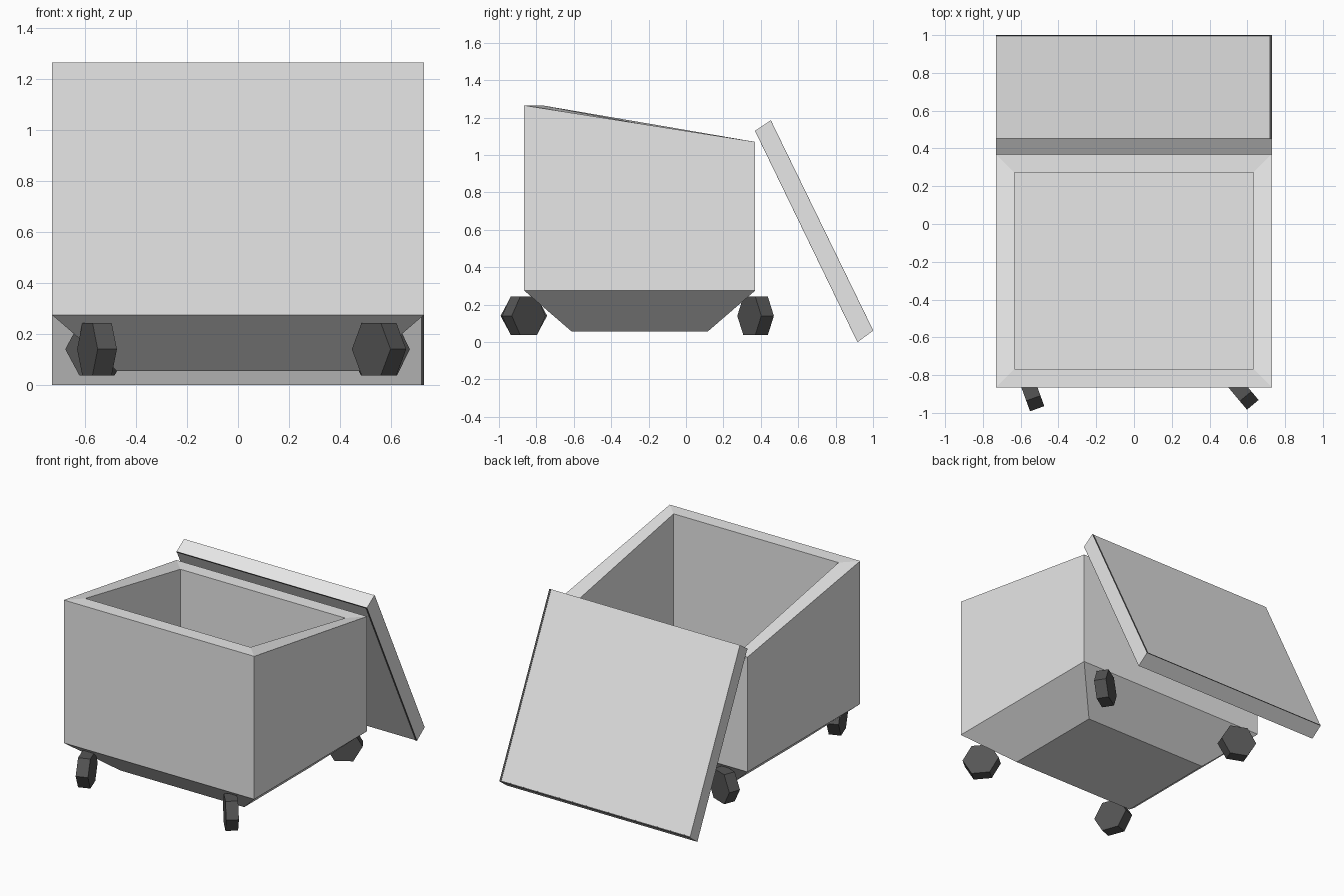
import bpy, bmesh, math
from mathutils import Vector

if "Cube" in bpy.data.objects:
    bpy.data.objects.remove(bpy.data.objects["Cube"])


def material(name, value):
    m = bpy.data.materials.new(name)
    m.diffuse_color = (value, value, value, 1)
    m.use_nodes = True
    m.node_tree.nodes["Principled BSDF"].inputs["Base Color"].default_value = m.diffuse_color
    return m


light_grey = material("light grey", 0.8)
dark_grey = material("dark grey", 0.09)


def add_object(name, bm, mat):
    bmesh.ops.recalc_face_normals(bm, faces=bm.faces)
    me = bpy.data.meshes.new(name)
    bm.to_mesh(me)
    bm.free()
    me.materials.append(mat)
    ob = bpy.data.objects.new(name, me)
    bpy.context.collection.objects.link(ob)
    return ob


def loft(name, rings, mat):
    """Closed skin through rings with equal point counts, capped at both ends."""
    bm = bmesh.new()
    loops = [[bm.verts.new(p) for p in ring] for ring in rings]
    for a, b in zip(loops, loops[1:]):
        for i in range(len(a)):
            j = (i + 1) % len(a)
            bm.faces.new((a[i], a[j], b[j], b[i]))
    bm.faces.new(loops[0])
    bm.faces.new(loops[-1])
    return add_object(name, bm, mat)


def rect(inset, z_front, z_back):
    """Horizontal cross-section of the bin, inset from its outer walls."""
    x, y0, y1 = 0.73 - inset, -0.865 + inset, 0.37 - inset
    return [(-x, y0, z_front), (x, y0, z_front), (x, y1, z_back), (-x, y1, z_back)]


# Open bin: tapered base, outer walls, sloping rim, inner walls, floor
loft("bin_body", [rect(0.255, 0.055, 0.055), rect(0, 0.275, 0.275),
                  rect(0, 1.265, 1.07), rect(0.098, 1.265, 1.07),
                  rect(0.098, 0.37, 0.37)], light_grey)


def slab(name, profile, x0, x1, mat):
    return loft(name, [[(x, y, z) for y, z in profile] for x in (x0, x1)], mat)


# Lid leaning against the back
inner_top, outer_top = Vector((0.37, 1.13)), Vector((0.452, 1.185))
outer_low, inner_low = Vector((1.0, 0.06)), Vector((0.918, 0.0))
slab("lid", [inner_top, outer_top, outer_low, inner_low], -0.73, 0.73, light_grey)

# Dark trim plates along the lid edges
along = (outer_low - outer_top).normalized()
out = Vector((-along.y, along.x)) * 0.0015


def trim(name, a, b, offset, x0, x1):
    slab(name, [a, b, b + offset, a + offset], x0, x1, dark_grey)


trim("lid_outer_side_trim", outer_top, outer_low, out, 0.717, 0.73)
trim("lid_inner_side_trim", inner_top, inner_low, -out, 0.717, 0.73)
trim("lid_outer_bottom_trim", outer_low - along * 0.008, outer_low, out, -0.73, 0.73)
trim("lid_inner_top_trim", inner_top, inner_top + along * 0.01, -out, -0.73, 0.73)

# Hexagonal caster wheels, each swivelled differently (angle of rolling direction)
wheels = {"front_left": (-0.553, -0.867, -70), "front_right": (0.553, -0.867, -50),
          "back_left": (-0.553, 0.372, 159), "back_right": (0.553, 0.372, 33)}
for name, (x, y, deg) in wheels.items():
    a = math.radians(deg)
    roll = Vector((math.cos(a), math.sin(a), 0))
    axle = Vector((-math.sin(a), math.cos(a), 0))
    rings = []
    for side in (-0.04, 0.04):
        rings.append([Vector((x, y, 0.14)) + axle * side
                      + roll * (0.118 * math.cos(k * math.pi / 3))
                      + Vector((0, 0, 0.118 * math.sin(k * math.pi / 3)))
                      for k in range(6)])
    loft(name + "_wheel", rings, dark_grey)
